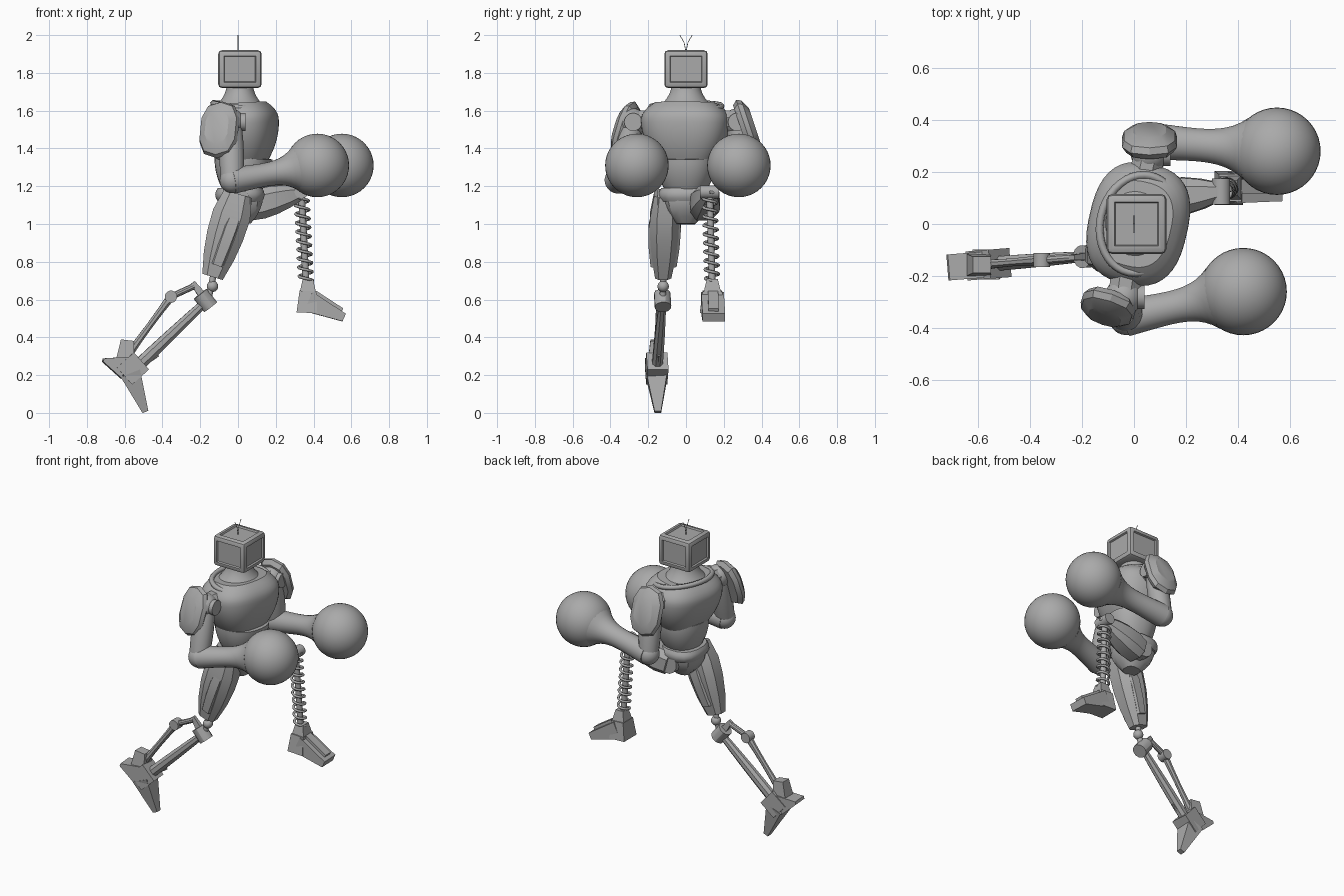
import bpy, bmesh, math
from mathutils import Vector, Matrix

old = bpy.data.objects.get("Cube")
if old:
    bpy.data.objects.remove(old, do_unlink=True)

colour = (.4, .4, .4, 1)
grey = bpy.data.materials.new("plain_grey")
grey.use_nodes = True
grey.diffuse_color = colour
grey.node_tree.nodes["Principled BSDF"].inputs["Base Color"].default_value = colour


def make_active(obj):
    bpy.context.collection.objects.link(obj)
    bpy.ops.object.select_all(action='DESELECT')
    obj.select_set(True)
    bpy.context.view_layer.objects.active = obj


def finish(name, bm, angle=30):
    bmesh.ops.recalc_face_normals(bm, faces=bm.faces)
    mesh = bpy.data.meshes.new(name)
    bm.to_mesh(mesh)
    bm.free()
    mesh.materials.append(grey)
    make_active(bpy.data.objects.new(name, mesh))
    bpy.ops.object.shade_smooth_by_angle(angle=math.radians(angle))


def taper(end):
    return lambda t: 1 + (end - 1) * t


def bulge(peak, low, high):
    """Full size at the peak, easing to the two end sizes."""
    def shape(t):
        size, span = (low, peak) if t <= peak else (high, 1 - peak)
        return 1 - (1 - size) * ((t - peak) / (span or 1)) ** 2
    return shape


def loft(name, start, end, width, depth, shape=taper(1), sides=24, steps=1,
         power=2, yaw=0, keep_width=False):
    """Superellipse section swept from start to end and scaled by shape."""
    bm = bmesh.new()
    start, end = Vector(start), Vector(end)
    axis = (end - start).normalized()
    side = Vector((0, 0, 1)).cross(axis)
    side = side.normalized() if side.length > .5 else Vector((0, 1, 0))
    side = Matrix.Rotation(math.radians(yaw), 3, 'Z') @ side
    front = axis.cross(side).normalized()
    flat = 1 / math.cos(math.pi / sides)
    rings = []
    for k in range(steps + 1):
        t = k / steps
        size = shape(t) * flat
        ring = []
        for i in range(sides):
            angle = (i + .5) * math.tau / sides
            c, s = [math.copysign(abs(q) ** (2 / power), q)
                    for q in (math.cos(angle), math.sin(angle))]
            across = width * (flat if keep_width else size)
            ring.append(bm.verts.new(start.lerp(end, t) + side * across * c + front * depth * size * s))
        rings.append(ring)
    for lower, upper in zip(rings, rings[1:]):
        for i in range(sides):
            j = (i + 1) % sides
            bm.faces.new((lower[i], lower[j], upper[j], upper[i]))
    bm.faces.new(rings[0])
    bm.faces.new(rings[-1])
    finish(name, bm)


def rod(name, start, end, radius, sides=16):
    loft(name, start, end, radius, radius, sides=sides)


def block(name, start, end, width, depth, shrink=1, keep_width=False):
    loft(name, start, end, width, depth, taper(shrink), sides=4, keep_width=keep_width)


def ball(name, centre, radius):
    bm = bmesh.new()
    bmesh.ops.create_uvsphere(bm, u_segments=40, v_segments=20, radius=radius,
                              matrix=Matrix.Translation(centre))
    finish(name, bm, 60)


def pipe(name, points, radius, cyclic=False):
    curve = bpy.data.curves.new(name, 'CURVE')
    curve.dimensions = '3D'
    curve.bevel_depth = radius
    curve.bevel_resolution = 1
    curve.use_fill_caps = True
    spline = curve.splines.new('POLY')
    spline.points.add(len(points) - 1)
    for point, place in zip(spline.points, points):
        point.co = (*place, 1)
    spline.use_cyclic_u = cyclic
    curve.materials.append(grey)
    make_active(bpy.data.objects.new(name, curve))
    bpy.ops.object.convert(target='MESH')


# Head: bevelled box with recessed screen and side panels
bm = bmesh.new()
bmesh.ops.create_cube(bm, size=1, matrix=Matrix.Translation((.01, 0, 1.82))
                      @ Matrix.Diagonal((.23, .23, .2, 1)))
bmesh.ops.bevel(bm, geom=bm.edges[:], offset=.02, segments=2, profile=.5, affect='EDGES')
panels = [f for f in bm.faces if f.calc_area() > .02 and f.normal.z > -.5]
bmesh.ops.inset_individual(bm, faces=panels, thickness=.014, depth=0)
bmesh.ops.inset_individual(bm, faces=panels, thickness=.006, depth=-.01)
finish("head", bm)
for name, s in (("left_antenna", 1), ("right_antenna", -1)):
    pipe(name, [(0, s * spread ** 2, 1.9 + spread / 2 + .01) for spread in (0, .1, .18)], .002)

# Neck, chest, belly and pelvis
TWIST = -13
loft("neck", (.01, 0, 1.6), (.01, 0, 1.74), .076, .07, bulge(1, 2.2, 1), 32, 10)
loft("chest", (.03, 0, 1.33), (.01, 0, 1.64), .235, .19, bulge(.7, .65, .7), 40, 14, 2.6, TWIST)
turn = Matrix.Rotation(math.radians(TWIST), 3, 'Z')
collar = []
for i in range(40):
    c, s = math.cos(i * math.tau / 40), math.sin(i * math.tau / 40)
    collar.append(turn @ Vector((.15 * c, .19 * s, 0)) + Vector((.02, 0, 1.62 - .02 * c)))
pipe("collar", collar, .016, True)
loft("belly", (.02, 0, 1.18), (.03, 0, 1.35), .16, .15, bulge(1, .68, 1), 32, 8, 2.3, TWIST)
loft("belt", (.01, 0, 1.12), (.01, 0, 1.19), .145, .13, bulge(.5, .9, .9), 16, 4, 2.6)
loft("pelvis", (.02, 0, 1), (.01, 0, 1.14), .12, .12, bulge(1, .4, 1), 12, 4, 2.6)

# Arms with large round fists and faceted shoulder pads
arms = (("right", (-.04, -.28, 1.54), (-.03, -.36, 1.23), (.42, -.26, 1.31),
         (-.1, -.32, 1.5), (-.3, -.9, .3)),
        ("left", (.06, .27, 1.54), (.05, .32, 1.23), (.55, .28, 1.31),
         (.06, .32, 1.51), (0, .9, .3)))
for side, *joints in arms:
    shoulder, elbow, fist, pad, out = map(Vector, joints)
    out.normalize()
    rod(side + "_shoulder_link", shoulder * Vector((1, .6, 1)).y + Vector((0, 0, shoulder.z * .4)),
        shoulder, .06, 8)
    ball(side + "_shoulder", shoulder, .072)
    rod(side + "_shoulder_cap", shoulder, shoulder + Vector((.08, 0, 0)), .047, 24)
    loft(side + "_upper_arm", shoulder, elbow, .066, .066, bulge(.5, .85, .9), 16, 6)
    ball(side + "_elbow", elbow, .067)
    wrist = fist - (fist - elbow).normalized() * .12
    loft(side + "_forearm", elbow, wrist, .072, .07, lambda t: 1 - .3 * t + .94 * t ** 5, 24, 14)
    ball(side + "_fist", fist, .168)
    loft(side + "_shoulder_pad", pad - out * .03, pad + out * .045, .105, .15,
         bulge(.4, .85, .6), 10, 3, 2.6)


def trailing(x, z, out=0):
    """Point in the plane of the right leg."""
    return Vector((x, .08 * x - .11 + out, z))


def raised(x, z, out=0):
    """Point in the plane of the left leg."""
    return Vector((x, .12 * x + .085 + out, z))


# Right thigh, armoured
rod("right_hip", trailing(0, 1.12, .06), trailing(0, 1.12, -.04), .065, 12)
loft("right_thigh", trailing(0, 1.16), trailing(-.135, .72), .076, .1,
     bulge(.3, .75, .55), 8, 4, 2.8)
loft("right_thigh_panel", trailing(0, 1.08), trailing(-.11, .78), .084, .05,
     bulge(.3, .8, .8), 8, 3, 3)

# Right knee and shin linkage
knee = trailing(-.135, .67)
ball("right_knee_ball", knee, .03)
rod("right_knee_pin", trailing(-.13, .73), trailing(-.155, .61), .017)
rod("right_knee_block", trailing(-.2, .63), trailing(-.145, .56), .043, 12)
block("right_knee_lever", trailing(-.18, .61), trailing(-.24, .69), .016, .022, .6)
loft("right_shin", trailing(-.17, .59), trailing(-.54, .24), .028, .032, bulge(1, .65, 1), 8, 4)
hinge = (-.355, .615)
rod("right_strut_upper", trailing(-.235, .67), trailing(*hinge), .016, 10)
rod("right_strut_joint", trailing(*hinge, -.027), trailing(*hinge, .027), .032)
loft("right_strut_lower", trailing(*hinge), trailing(-.58, .31), .02, .022,
     lambda t: 1 - t * (1 - t), 8, 4)
rod("right_ankle_spur", trailing(-.5, .25), trailing(-.42, .305), .005, 6)

# Right foot, standing on its toe
block("right_ankle", trailing(-.6, .28), trailing(-.52, .19), .056, .06)
block("right_toe", trailing(-.57, .21), trailing(-.49, .005), .058, .055, .3)
block("right_heel", trailing(-.6, .24), trailing(-.715, .28), .05, .06, .15, True)
block("right_heel_fin", trailing(-.6, .26), trailing(-.585, .385), .045, .05, .7)

# Left thigh, lifted forward
rod("left_hip", raised(.04, 1.1, -.07), raised(.04, 1.1, .05), .065, 12)
loft("left_thigh", raised(.05, 1.09), raised(.33, 1.165), .076, .08, bulge(.2, .9, .45), 8, 4, 2.8)
top, low = raised(.335, 1.17), raised(.36, .7, .01)
rod("left_knee", top - Vector((0, .05, 0)), top + Vector((0, .05, 0)), .035)

# Left shin: coil spring around a rod
rod("left_shin_rod", top, low, .018)
TURNS, STEPS = 10, 16
coil = []
for i in range(TURNS * STEPS + 1):
    a = i * math.tau / STEPS
    coil.append(top.lerp(low, i / (TURNS * STEPS)) + Vector((math.cos(a), math.sin(a), 0)) * .036)
pipe("left_shin_spring", coil, .008)

# Left foot: ankle cone, heel block and wedge toe
block("left_ankle", raised(.37, .63, .01), raised(.37, .71, .01), .048, .045, .6)
block("left_heel", raised(.365, .53, .01), raised(.37, .645, .01), .065, .055, .8)
block("left_toe", raised(.37, .59, .01), raised(.56, .505, -.005), .06, .055, .4, True)
block("left_toe_ridge", raised(.4, .62, .01), raised(.55, .54, -.005), .027, .03, .5, True)
